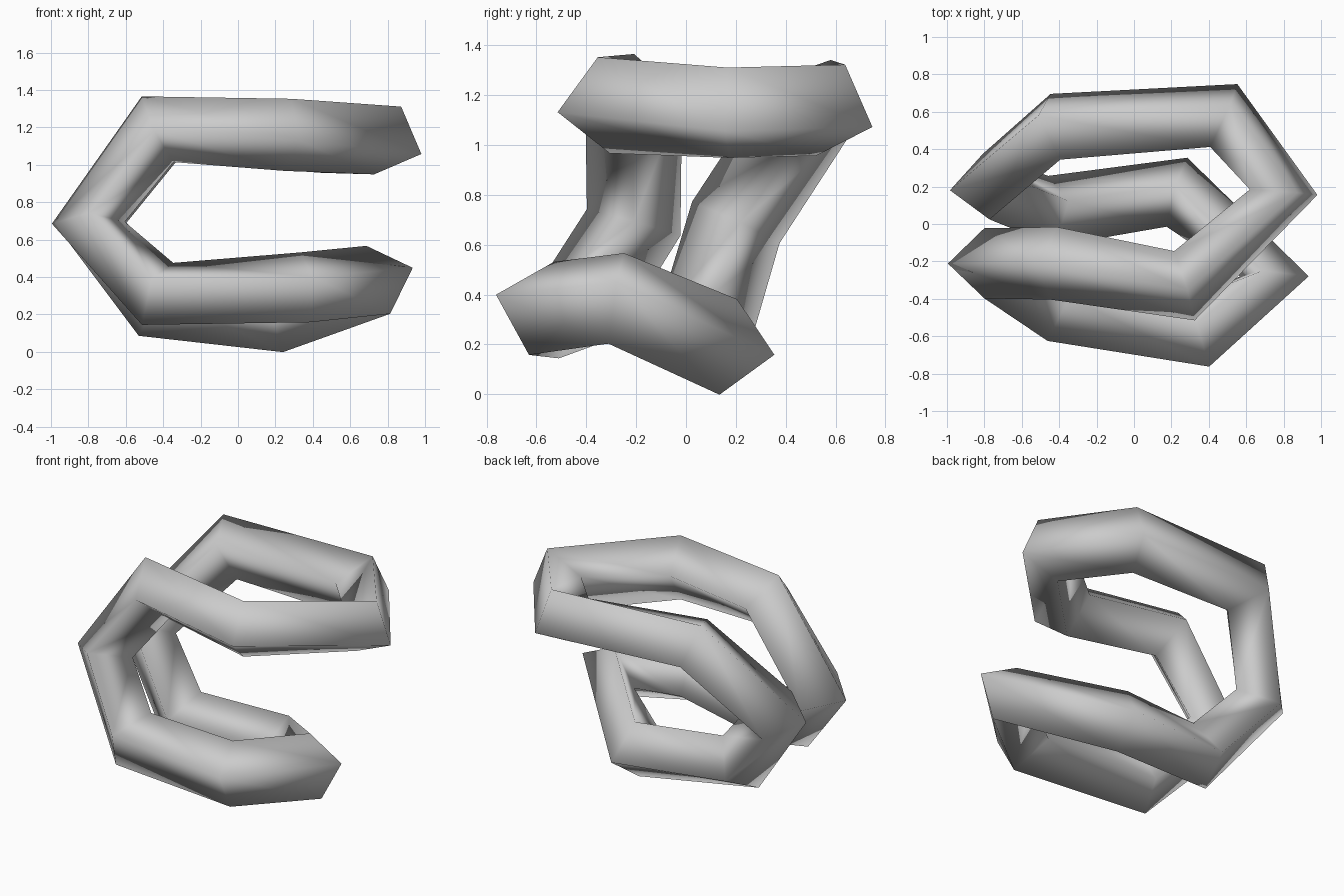
import bpy
import bmesh
from mathutils import Vector

default_cube = bpy.data.objects.get("Cube")
if default_cube:
    bpy.data.objects.remove(default_cube, do_unlink=True)

TUBE_RADIUS = 0.195
SIDES = 4

# Closed path of the tube: (centre point, direction of the outer edge)
PATH = [
    ((-.80, -.21, .69), (-1, 0, 0)),        # front left bend
    ((-.43, -.21, 1.19), (-.4, 0, 1)),      # upper front bar
    ((.27, -.33, 1.16), (0, -.15, 1)),
    ((.80, .17, 1.13), (.4, 0, 1)),         # upper right bend
    ((.48, .58, 1.14), (0, .4, 1)),         # upper back bar
    ((-.42, .52, 1.18), (-.4, .4, 1)),
    ((-.79, .20, .69), (-1, -.1, 0)),       # back left bend
    ((-.44, .07, .25), (-.3, -.3, -1)),     # lower back bar
    ((.23, .17, .19), (.1, -.2, -1)),
    ((.75, -.28, .385), (.35, -.15, -1)),   # lower right bend
    ((.36, -.58, .345), (0, -.3, -1)),      # lower front bar
    ((-.43, -.45, .31), (-.3, -.4, -1)),
]


def flat_material(name, color):
    mat = bpy.data.materials.new(name)
    mat.use_nodes = True
    mat.diffuse_color = color
    mat.node_tree.nodes["Principled BSDF"].inputs["Base Color"].default_value = color
    return mat


def make_ring(bm, before, centre, after, outward):
    """Square cross-section lying across the path at one bend."""
    tangent = ((centre - before).normalized() + (after - centre).normalized()).normalized()
    outer = (outward - tangent * outward.dot(tangent)).normalized()
    side = tangent.cross(outer)
    corners = (outer, side, -outer, -side)
    return [bm.verts.new(centre + corner * TUBE_RADIUS) for corner in corners]


# Looped tube: one ring per path point, bridged into a closed band
bm = bmesh.new()
centres = [Vector(point) for point, _ in PATH]
count = len(PATH)
rings = [
    make_ring(bm, centres[i - 1], centres[i], centres[(i + 1) % count], Vector(PATH[i][1]))
    for i in range(count)
]
for i in range(count):
    here, there = rings[i], rings[(i + 1) % count]
    for j in range(SIDES):
        k = (j + 1) % SIDES
        bm.faces.new((here[j], here[k], there[k], there[j]))
for face in bm.faces:
    face.smooth = True
bmesh.ops.recalc_face_normals(bm, faces=bm.faces[:])

mesh = bpy.data.meshes.new("looped_tube")
bm.to_mesh(mesh)
bm.free()
mesh.materials.append(flat_material("light grey", (0.6, 0.6, 0.6, 1)))
tube = bpy.data.objects.new("looped_tube", mesh)
bpy.context.collection.objects.link(tube)
